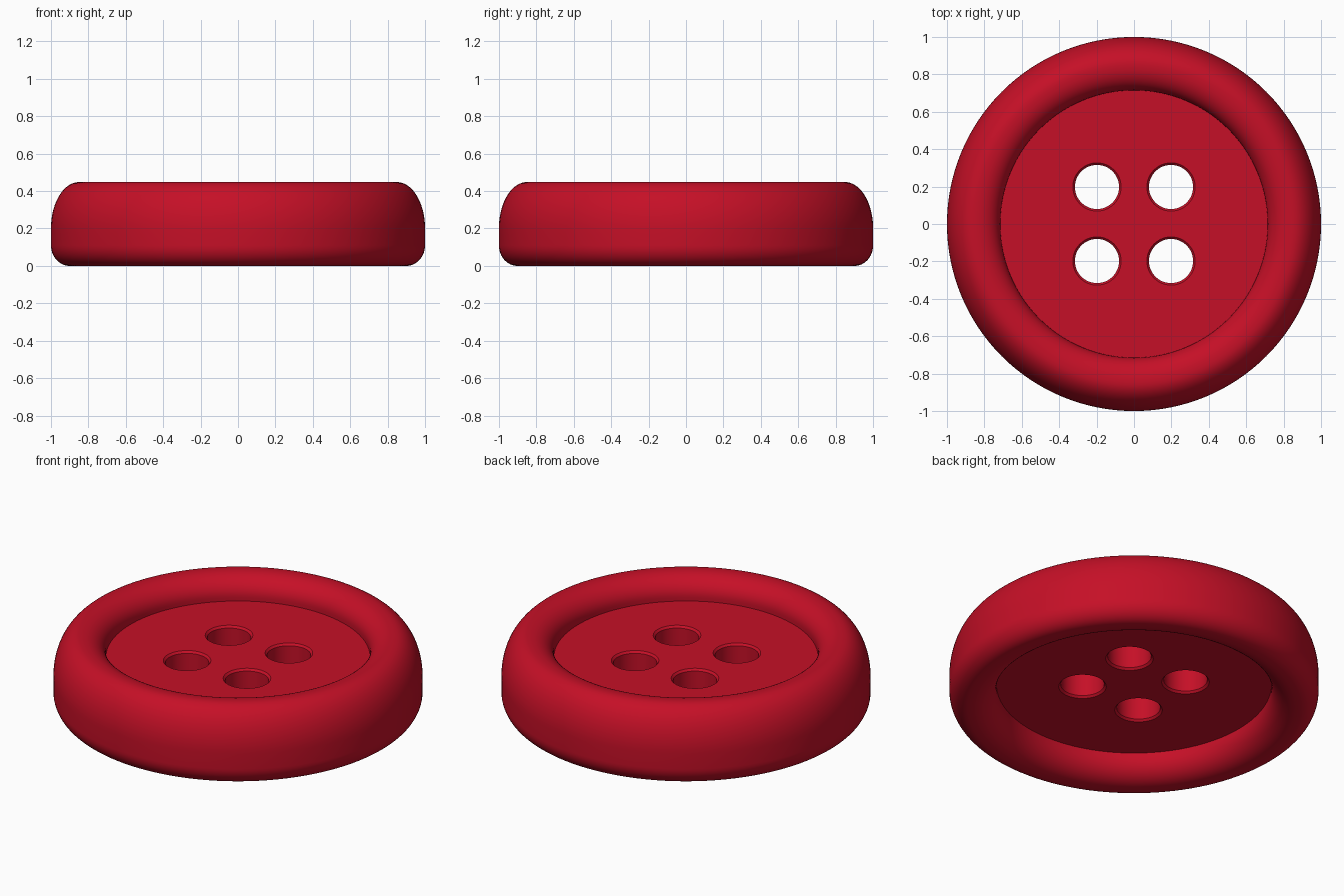
import bpy, bmesh, math

old = bpy.data.objects.get("Cube")
if old:
    bpy.data.objects.remove(old, do_unlink=True)

RED = (0.56, 0.005, 0.02, 1)
red = bpy.data.materials.new("deep red plastic")
red.use_nodes = True
red.diffuse_color = RED
red.node_tree.nodes["Principled BSDF"].inputs["Base Color"].default_value = RED


def arc(cr, cz, rr, rz, start, end, steps=12):
    """Elliptical arc of (radius, height) points, angles in degrees."""
    angles = [math.radians(start + (end - start) * i / steps) for i in range(steps + 1)]
    return [(cr + rr * math.cos(a), cz + rz * math.sin(a)) for a in angles]


def lathe(name, profile, sides, x=0, y=0):
    """Turn a profile, from bottom to top, about a vertical axis and cap it."""
    bm = bmesh.new()
    rings = []
    for r, z in profile:
        ring = []
        for i in range(sides):
            a = math.tau * i / sides
            ring.append(bm.verts.new((r * math.cos(a), r * math.sin(a), z)))
        rings.append(ring)
    for low, high in zip(rings, rings[1:]):
        for i in range(sides):
            j = (i + 1) % sides
            bm.faces.new((low[i], low[j], high[j], high[i]))
    bm.faces.new(rings[0][::-1])
    bm.faces.new(rings[-1])
    bmesh.ops.recalc_face_normals(bm, faces=bm.faces)
    mesh = bpy.data.meshes.new(name)
    bm.to_mesh(mesh)
    bm.free()
    mesh.materials.append(red)
    obj = bpy.data.objects.new(name, mesh)
    obj.location = (x, y, 0)
    bpy.context.collection.objects.link(obj)
    return obj


# Button body: rounded rim around a disc recessed on both sides
TOP, DISC_TOP, DISC_LOW = 0.448, 0.315, 0.147
profile = (
    [(0.745, DISC_LOW)]
    + arc(0.88, 0.13, 0.135, 0.13, 180, 270)
    + arc(0.9, 0.11, 0.1, 0.11, 270, 360)
    + arc(0.85, 0.2, 0.15, TOP - 0.2, 0, 90, 18)
    + arc(0.84, 0.335, 0.125, TOP - 0.335, 90, 180)
    + [(0.715, DISC_TOP)]
)
button = lathe("button_body", profile, 128)

# Four thread holes with slightly softened lips
LIP = 0.012
hole = [(0.135, DISC_LOW - 0.05), (0.118 + LIP, DISC_LOW - 0.001),
        (0.118, DISC_LOW + LIP), (0.118, DISC_TOP - LIP),
        (0.118 + LIP, DISC_TOP + 0.001), (0.135, DISC_TOP + 0.05)]
bpy.context.view_layer.objects.active = button
for sx in (-1, 1):
    for sy in (-1, 1):
        cutter = lathe("hole_cutter", hole, 48, 0.198 * sx, 0.198 * sy)
        cutter.hide_render = True
        cut = button.modifiers.new("thread_hole", 'BOOLEAN')
        cut.operation = 'DIFFERENCE'
        cut.solver = 'EXACT'
        cut.object = cutter
        bpy.ops.object.modifier_apply(modifier=cut.name)
        bpy.data.objects.remove(cutter, do_unlink=True)

# Smooth curves, crisp recess and hole edges
bpy.ops.object.select_all(action='DESELECT')
button.select_set(True)
bpy.ops.object.shade_smooth_by_angle(angle=math.radians(35))
